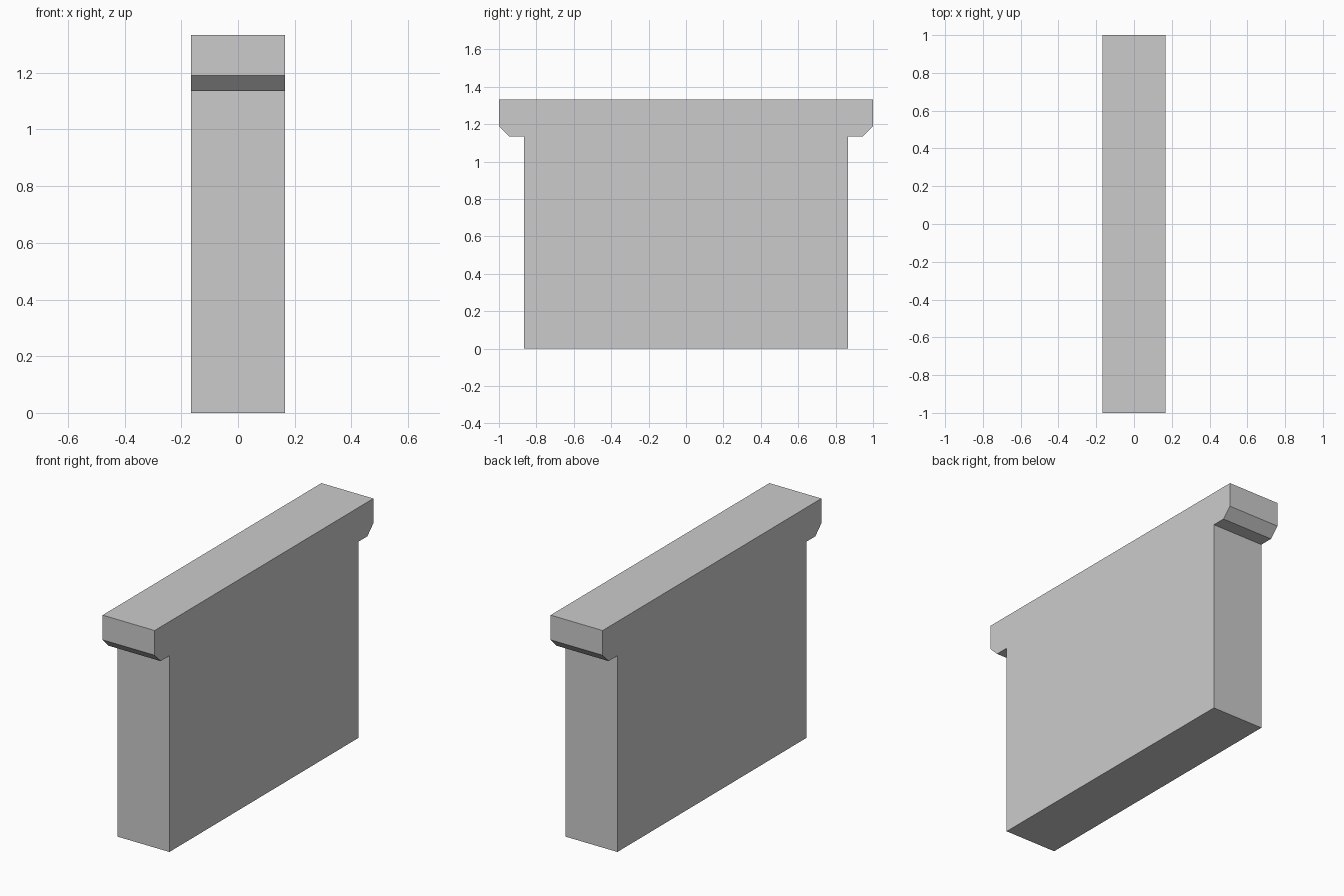
import bpy
import bmesh

cube = bpy.data.objects.get("Cube")
if cube:
    bpy.data.objects.remove(cube, do_unlink=True)

WIDTH = 0.333

grey = bpy.data.materials.new("plain_grey")
grey.use_nodes = True
colour = (0.6, 0.6, 0.6, 1)
grey.diffuse_color = colour
grey.node_tree.nodes["Principled BSDF"].inputs["Base Color"].default_value = colour

# Half of the side outline (y, z), from the foot up to the cap
half = [(0.865, 0), (0.865, 1.135), (0.945, 1.135), (1, 1.19), (1, 1.333)]
outline = half + [(-y, z) for y, z in reversed(half)]

# Wall with an overhanging, chamfered cap, extruded across its thickness
bm = bmesh.new()
side = bm.faces.new([bm.verts.new((-WIDTH / 2, y, z)) for y, z in outline])
result = bmesh.ops.extrude_face_region(bm, geom=[side], use_keep_orig=True)
moved = [g for g in result["geom"] if isinstance(g, bmesh.types.BMVert)]
bmesh.ops.translate(bm, verts=moved, vec=(WIDTH, 0, 0))
bmesh.ops.recalc_face_normals(bm, faces=bm.faces)

mesh = bpy.data.meshes.new("capped_wall")
bm.to_mesh(mesh)
bm.free()
mesh.materials.append(grey)
wall = bpy.data.objects.new("capped_wall", mesh)
bpy.context.collection.objects.link(wall)
